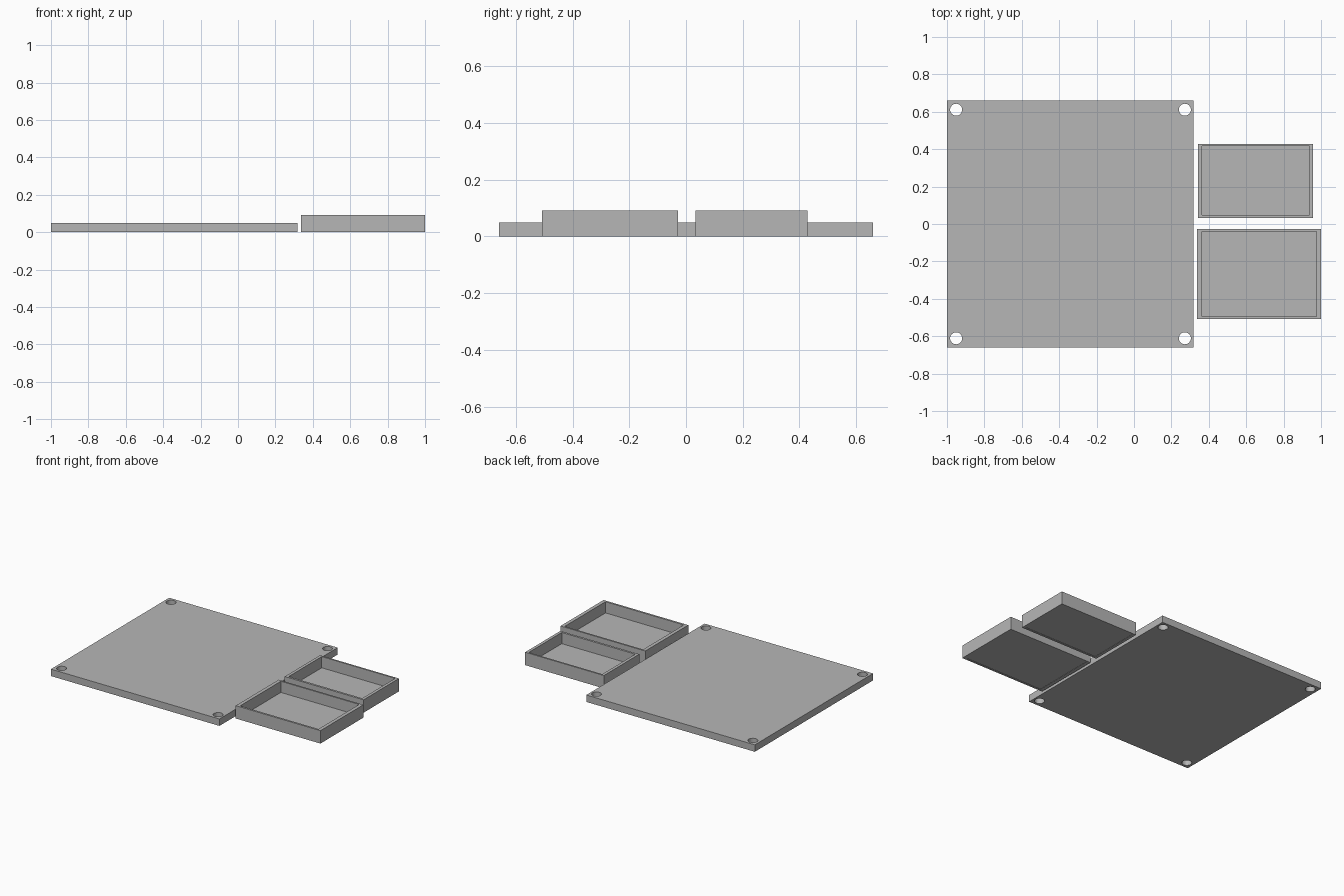
import bpy

if "Cube" in bpy.data.objects:
    bpy.data.objects.remove(bpy.data.objects["Cube"], do_unlink=True)

grey = bpy.data.materials.new("plain grey")
grey.use_nodes = True
colour = (0.47, 0.47, 0.47, 1)
grey.diffuse_color = colour
grey.node_tree.nodes["Principled BSDF"].inputs["Base Color"].default_value = colour


def box(name, x, y, z):
    """Box spanning the given (low, high) ranges."""
    spans = (x, y, z)
    bpy.ops.mesh.primitive_cube_add(size=1, location=[sum(s) / 2 for s in spans])
    ob = bpy.context.object
    ob.name = name
    ob.scale = [s[1] - s[0] for s in spans]
    bpy.ops.object.transform_apply(location=True, rotation=False, scale=True)
    ob.data.materials.append(grey)
    return ob


def cut(ob, cutter):
    """Subtract the cutter, then discard it."""
    mod = ob.modifiers.new("cut", "BOOLEAN")
    mod.operation = "DIFFERENCE"
    mod.solver = "EXACT"
    mod.object = cutter
    bpy.context.view_layer.objects.active = ob
    bpy.ops.object.modifier_apply(modifier=mod.name)
    bpy.data.objects.remove(cutter, do_unlink=True)


# Flat base plate with a through hole near each corner
plate = box("base_plate", (-1, 0.317), (-0.66, 0.66), (0, 0.049))
for x in (-0.951, 0.272):
    for y in (-0.611, 0.611):
        bpy.ops.mesh.primitive_cylinder_add(vertices=32, radius=0.032, depth=0.3, location=(x, y, 0))
        hole = bpy.context.object
        hole.data.materials.append(grey)
        cut(plate, hole)


def tray(name, x, y, inner_x, inner_y):
    """Open tray: walls around a thin floor that sits slightly above the ground."""
    ob = box(name, x, y, (0, 0.091))
    cut(ob, box("cavity", inner_x, inner_y, (0.012, 0.2)))
    cut(ob, box("underside", inner_x, inner_y, (-0.1, 0.002)))


# Two open trays beside the plate
tray("large_tray", (0.338, 1), (-0.508, -0.028), (0.363, 0.975), (-0.494, -0.04))
tray("small_tray", (0.342, 0.958), (0.033, 0.428), (0.363, 0.937), (0.048, 0.416))
